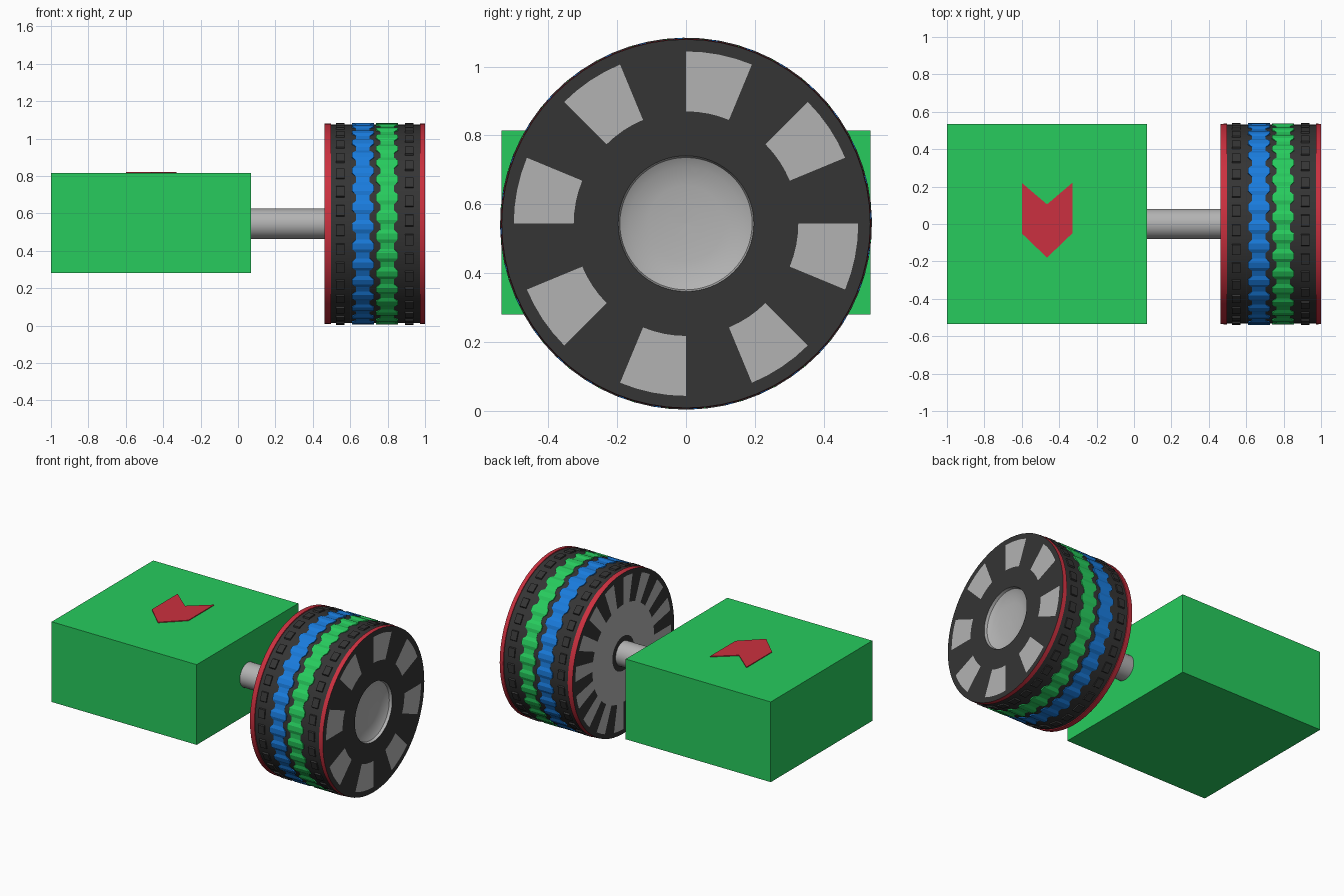
import bpy, math

if "Cube" in bpy.data.objects:
    bpy.data.objects.remove(bpy.data.objects["Cube"])

CZ = 0.544               # axle height
X0, X1 = 0.463, 1.0      # wheel sides
N = 32                   # tread repeats


def material(name, color):
    m = bpy.data.materials.new(name)
    m.diffuse_color = (*color, 1)
    m.use_nodes = True
    m.node_tree.nodes["Principled BSDF"].inputs["Base Color"].default_value = m.diffuse_color
    return m


GREEN = material("green", (0.02, 0.60, 0.11))
BLUE = material("blue", (0.01, 0.20, 0.72))
RED = material("red", (0.60, 0.03, 0.05))
BLACK = material("black", (0.035, 0.035, 0.035))
GREY = material("grey", (0.45, 0.45, 0.45))


def make(name, verts, faces, mats=(), indices=None, smooth=False):
    me = bpy.data.meshes.new(name)
    me.from_pydata(verts, [], faces)
    for m in mats:
        me.materials.append(m)
    if indices:
        me.polygons.foreach_set("material_index", indices)
    ob = bpy.data.objects.new(name, me)
    bpy.context.collection.objects.link(ob)
    if smooth:
        bpy.ops.object.select_all(action='DESELECT')
        ob.select_set(True)
        bpy.context.view_layer.objects.active = ob
        bpy.ops.object.shade_smooth_by_angle(angle=math.radians(35))
    return ob


def polar(x, r, a):
    # angle runs from +y towards +z
    return (x, r * math.cos(a), CZ + r * math.sin(a))


def lathe(name, profile, mats, pick=None, segs=64, smooth=True):
    """Spin (x, r) points about the axle; pick(row, segment) chooses a material."""
    verts = [polar(x, r, 2 * math.pi * k / segs) for x, r in profile for k in range(segs)]
    faces, idx = [], []
    for j in range(len(profile) - 1):
        for k in range(segs):
            n = (k + 1) % segs
            faces.append((j * segs + k, j * segs + n, (j + 1) * segs + n, (j + 1) * segs + k))
            idx.append(pick(j, k) if pick else 0)
    return make(name, verts, [f[::-1] for f in faces], mats, idx, smooth)


def prism(name, outline, z0, z1, mat):
    n = len(outline)
    verts = [(x, y, z) for z in (z0, z1) for x, y in outline]
    faces = [tuple(range(n))[::-1], tuple(range(n, 2 * n))]
    faces += [(i, (i + 1) % n, n + (i + 1) % n, n + i) for i in range(n)]
    return make(name, verts, faces, [mat])


# box body and the direction arrow on its lid
prism("body_box", [(-1, -0.535), (0.07, -0.535), (0.07, 0.535), (-1, 0.535)], 0.28, 0.815, GREEN)
prism("arrow_plate", [(-0.6, -0.05), (-0.465, -0.18), (-0.33, -0.05), (-0.33, 0.22),
                      (-0.465, 0.105), (-0.6, 0.22)], 0.812, 0.82, RED)

# axle
lathe("axle", [(0.05, 0.0), (0.05, 0.081), (0.48, 0.081), (0.48, 0.0)], [GREY], segs=32)

# tyre carcass and red edge rings
lathe("tyre", [(X0 + 0.03, 0.531), (X1 - 0.025, 0.531)], [BLACK])
lathe("inner_edge_ring", [(X0, 0.535), (X0 + 0.034, 0.537), (X0 + 0.034, 0.525)], [RED])
lathe("outer_edge_ring", [(X1 - 0.027, 0.525), (X1 - 0.027, 0.537), (X1, 0.535)], [RED])

# outer side: dark face with eight grey windows
lathe("outer_face", [(X1, 0.535), (X1, 0.5), (X1, 0.326), (X1, 0.197)], [BLACK, GREY],
      lambda j, k: int(j == 1 and k % 8 >= 4))

# shallow dished hub
lathe("hub_dish", [(X1, 0.197), (X1 - 0.018, 0.192), (X1 - 0.033, 0.165),
                   (X1 - 0.042, 0.11), (X1 - 0.046, 0.05), (X1 - 0.047, 0.0)], [GREY])

# inner side: grey disc with sixteen spokes and a dark collar round the axle
lathe("inner_face", [(X0, 0.06), (X0, 0.115), (X0, 0.325), (X0, 0.505), (X0, 0.535)], [BLACK, GREY],
      lambda j, k: int(j == 1 or (j == 2 and k % 4 < 2)))


# coloured bands of alternating wide, high and narrow, low tread
def band(name, cx, phase, mat):
    step = 2 * math.pi / N
    shape = [(0.0, 0.058, 0.541), (0.3, 0.058, 0.541), (0.5, 0.036, 0.534), (0.8, 0.036, 0.534)]
    verts, faces = [], []
    for k in range(N):
        for t, w, r in shape:
            a = (k + t + phase) * step
            verts += [polar(cx - w, 0.524, a), polar(cx - w, r - 0.002, a),
                      polar(cx + w, r - 0.002, a), polar(cx + w, 0.524, a)]
    total = len(verts)
    for s in range(0, total, 4):
        for j in range(3):
            q = (s + 4) % total
            faces.append((s + j + 1, q + j + 1, q + j, s + j))
    make(name, verts, faces, [mat])


band("blue_tread_band", 0.668, 0.0, BLUE)
band("green_tread_band", 0.797, 0.5, GREEN)


# rows of dark tread blocks
def blocks(name, x0, x1, phase, width):
    step = 2 * math.pi / N
    verts, faces = [], []
    for k in range(N):
        b = len(verts)
        for r, inset in ((0.525, 0.0), (0.540, 0.06)):
            a0, a1 = (k + phase + inset) * step, (k + phase + width - inset) * step
            verts += [polar(x0, r, a0), polar(x1, r, a0), polar(x1, r, a1), polar(x0, r, a1)]
        faces.append((b + 4, b + 5, b + 6, b + 7))
        faces += [(b + i, b + (i + 1) % 4, b + 4 + (i + 1) % 4, b + 4 + i) for i in range(4)]
    make(name, verts, faces, [BLACK])


blocks("inner_tread_blocks", 0.525, 0.57, 0.0, 0.65)
blocks("outer_tread_blocks", 0.893, 0.938, 0.5, 0.65)
